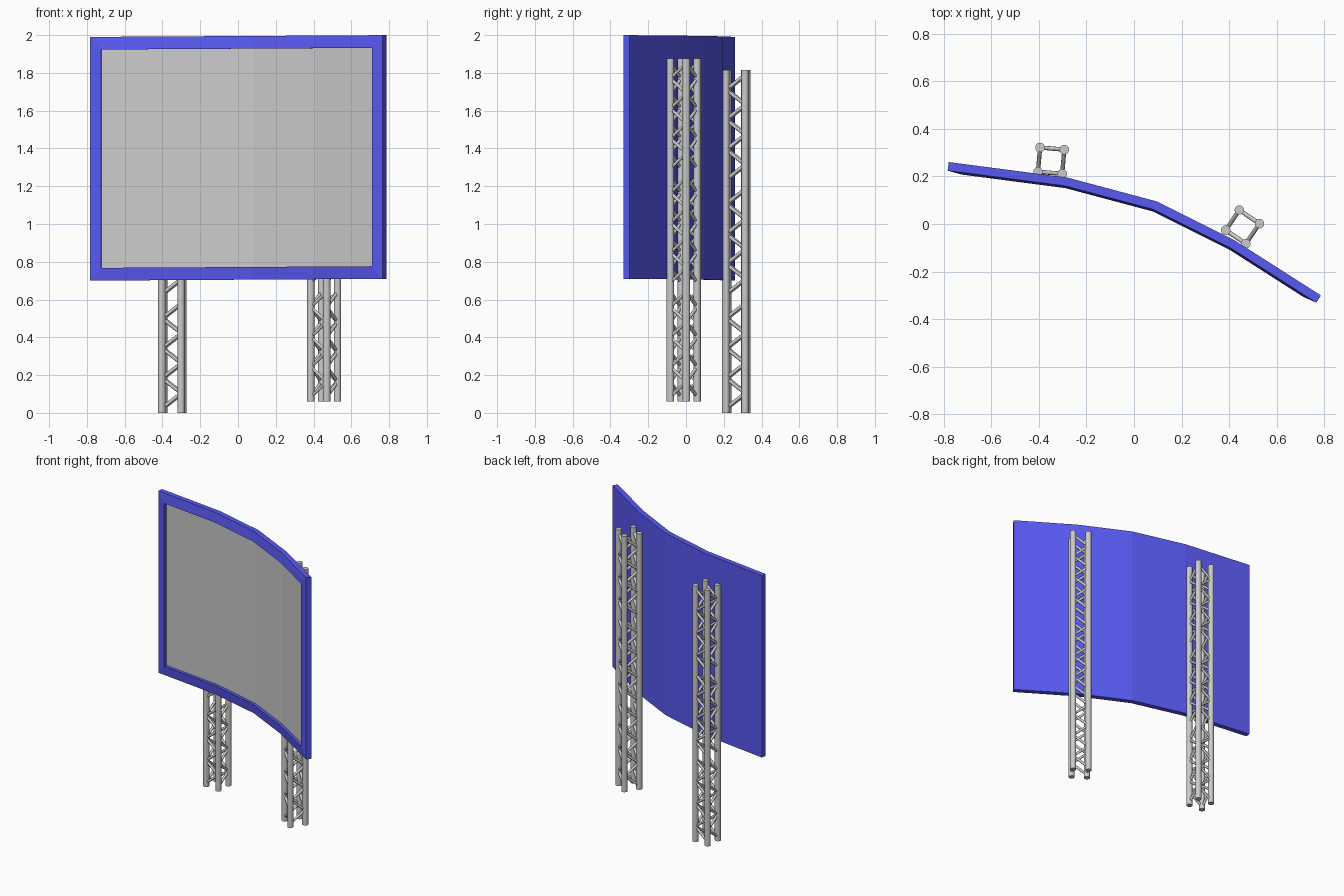
import bpy, bmesh, math
from mathutils import Vector, Matrix

if "Cube" in bpy.data.objects:
    bpy.data.objects.remove(bpy.data.objects["Cube"])

blue = bpy.data.materials.new("blue_frame")
blue.diffuse_color = (0.1, 0.1, 0.9, 1)
blue.use_nodes = True
blue.node_tree.nodes["Principled BSDF"].inputs["Base Color"].default_value = blue.diffuse_color

# Back edge of the curved panel, seen from above
PATH = [Vector(p) for p in ((-0.778, 0.26), (-0.28, 0.195), (0.095, 0.095), (0.425, -0.07), (0.785, -0.30))]
BORDER = 0.06
Z_OUT, Z_IN = (0.705, 1.995), (0.772, 1.928)
RIM, LIP, SCREEN = 0.036, 0.045, 0.024


def front_normal(a, b):
    d = (b - a).normalized()
    return Vector((d.y, -d.x))


def columns(path):
    """Point and mitred forward direction for each path point."""
    out = []
    for i, p in enumerate(path):
        n0 = front_normal(path[max(i - 1, 0)], path[max(i, 1)])
        last = len(path) - 1
        n1 = front_normal(path[min(i, last - 1)], path[min(i + 1, last)])
        m = (n0 + n1).normalized()
        out.append((p, m / m.dot(n0)))
    return out


def new_object(name, bm, mat=None):
    mesh = bpy.data.meshes.new(name)
    bmesh.ops.recalc_face_normals(bm, faces=bm.faces)
    bm.to_mesh(mesh)
    bm.free()
    if mat:
        mesh.materials.append(mat)
    ob = bpy.data.objects.new(name, mesh)
    bpy.context.collection.objects.link(ob)
    return ob


def row(bm, cols, depth, z):
    # The panel leans very slightly up to the right
    return [bm.verts.new((p.x + n.x * depth, p.y + n.y * depth, z + 0.006 * p.x)) for p, n in cols]


def ring(bm, cols, depth, zs):
    """Closed outline: along the bottom, then back along the top."""
    return row(bm, cols, depth, zs[0]) + row(bm, cols, depth, zs[1])[::-1]


def bridge(bm, a, b):
    for i in range(len(a)):
        j = (i + 1) % len(a)
        bm.faces.new((a[i], a[j], b[j], b[i]))


def fill(bm, r):
    n = len(r)
    for i in range(n // 2 - 1):
        bm.faces.new((r[i], r[i + 1], r[n - 2 - i], r[n - 1 - i]))


outer = columns(PATH)
inner_path = PATH[:]
inner_path[0] = PATH[0] + (PATH[1] - PATH[0]).normalized() * BORDER
inner_path[-1] = PATH[-1] + (PATH[-2] - PATH[-1]).normalized() * BORDER
inner = columns(inner_path)

# Frame: back sheet, outer edge, sloping border, inner wall
bm = bmesh.new()
rings = [ring(bm, outer, 0, Z_OUT), ring(bm, outer, RIM, Z_OUT),
         ring(bm, inner, LIP, Z_IN), ring(bm, inner, SCREEN, Z_IN)]
for a, b in zip(rings, rings[1:]):
    bridge(bm, a, b)
fill(bm, rings[0])
new_object("curved_frame", bm, blue)

# Recessed screen
bm = bmesh.new()
r = ring(bm, inner, SCREEN, Z_IN)
fill(bm, r)
screen = new_object("screen", bm)
if screen.data.polygons[0].normal.y > 0:
    screen.data.flip_normals()


def tube(bm, a, b, radius, sides):
    a, b = Vector(a), Vector(b)
    d = b - a
    m = Matrix.Translation((a + b) / 2) @ d.to_track_quat('Z', 'Y').to_matrix().to_4x4()
    bmesh.ops.create_cone(bm, cap_ends=True, segments=sides, radius1=radius, radius2=radius,
                          depth=d.length, matrix=m)


def truss(name, x, y, z, angle):
    """Three stacked lattice sections with four chords each."""
    h, length, steps, end = 0.051, 0.605, 7, 0.025
    corners = [(-h, -h), (h, -h), (h, h), (-h, h)]
    bm = bmesh.new()
    for s in range(3):
        z0 = s * length
        for c in corners:
            tube(bm, (*c, z0), (*c, z0 + length), 0.02, 16)
        # Zigzag bracing, opposite sides alike
        rise = (length - 2 * end) / steps
        for a, b in ((0, 1), (3, 2), (1, 2), (0, 3)):
            for k in range(steps):
                p, q = (a, b) if k % 2 == 0 else (b, a)
                zk = z0 + end + k * rise
                tube(bm, (*corners[p], zk), (*corners[q], zk + rise), 0.009, 8)
    ob = new_object(name, bm)
    ob.location = (x, y, z)
    ob.rotation_euler.z = math.radians(angle)
    bpy.ops.object.select_all(action='DESELECT')
    ob.select_set(True)
    bpy.context.view_layer.objects.active = ob
    bpy.ops.object.shade_smooth_by_angle(angle=math.radians(50))


# Supporting trusses behind the panel
truss("left_truss", -0.348, 0.266, 0, -5)
truss("right_truss", 0.456, -0.012, 0.06, -34)
